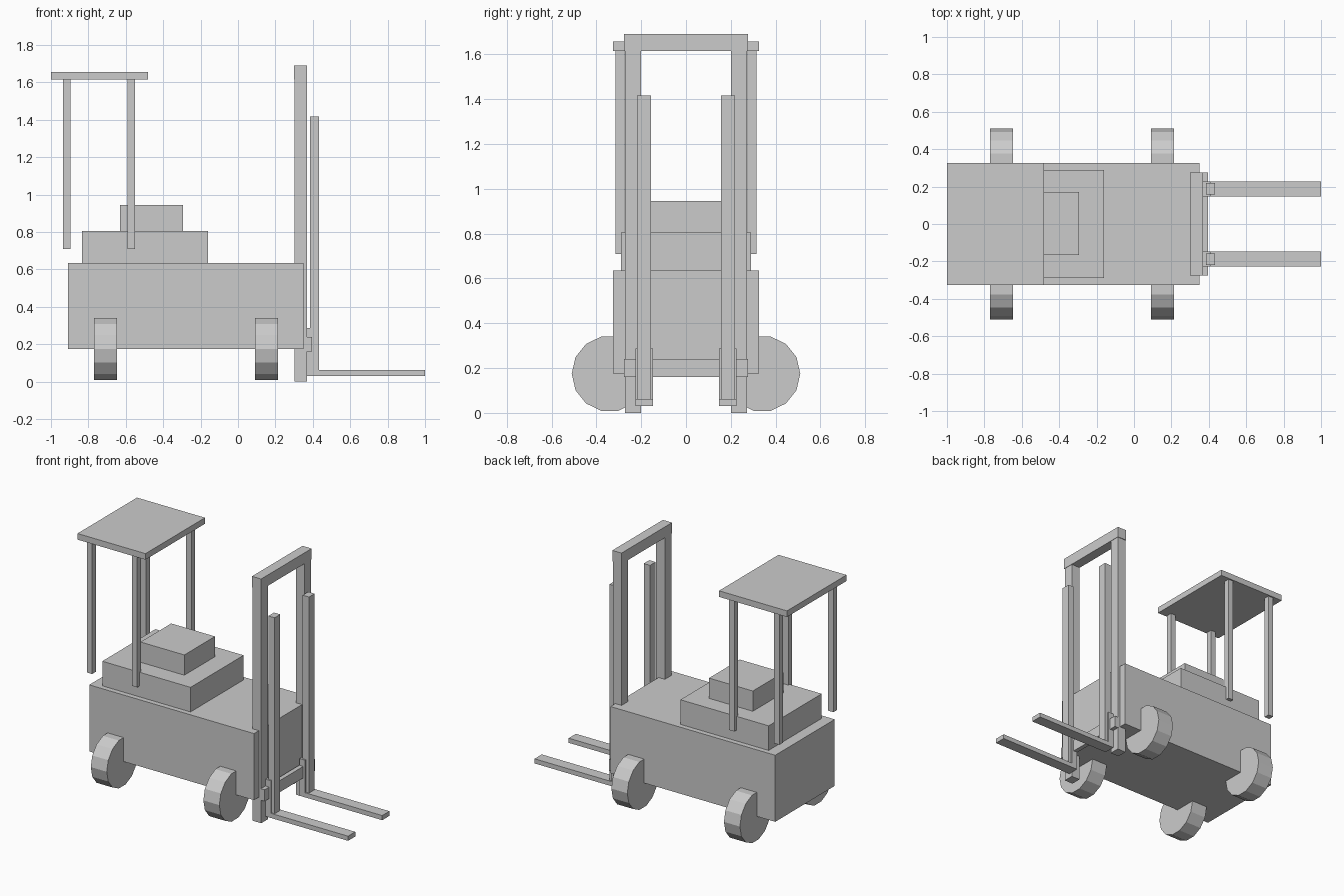
import bpy, math

if "Cube" in bpy.data.objects:
    bpy.data.objects.remove(bpy.data.objects["Cube"])


def box(name, x, y, z):
    """Box from (min, max) ranges on each axis."""
    bpy.ops.mesh.primitive_cube_add(size=1, location=[(a + b) / 2 for a, b in (x, y, z)])
    ob = bpy.context.object
    ob.name = name
    ob.scale = [b - a for a, b in (x, y, z)]
    bpy.ops.object.transform_apply(location=False, rotation=False, scale=True)
    return ob


def box_pair(name, x, y, z):
    """Box and its mirror image across the y = 0 plane."""
    box(name + "_left", x, (-y[1], -y[0]), z)
    box(name + "_right", x, y, z)


# body, seat base and seat
box("body", (-0.91, 0.35), (-0.325, 0.325), (0.175, 0.635))
box("seat_base", (-0.835, -0.16), (-0.29, 0.29), (0.635, 0.805))
box("seat", (-0.63, -0.295), (-0.165, 0.17), (0.805, 0.945))

# overhead guard
box("roof", (-1.0, -0.48), (-0.325, 0.325), (1.615, 1.657))
for label, x in (("rear", -0.915), ("front", -0.57)):
    box_pair(label + "_roof_post", (x - 0.02, x + 0.02), (0.275, 0.315), (0.71, 1.62))

# mast
box_pair("mast_rail", (0.302, 0.368), (0.2, 0.272), (0.0, 1.68))
box("mast_top_bar", (0.3, 0.37), (-0.276, 0.276), (1.615, 1.69))

# carriage and forks
box("carriage_bar", (0.365, 0.396), (-0.276, 0.276), (0.16, 0.24))
box_pair("fork_bracket", (0.368, 0.41), (0.147, 0.226), (0.03, 0.287))
box_pair("fork_upright", (0.385, 0.433), (0.157, 0.218), (0.06, 1.417))
box_pair("fork_tine", (0.37, 1.0), (0.147, 0.226), (0.03, 0.062))

# fourteen-sided wheels with axles along x, a corner pointing sideways
for label, x in (("rear", -0.708), ("front", 0.153)):
    for side, s in (("left", -1), ("right", 1)):
        bpy.ops.mesh.primitive_cylinder_add(
            vertices=14, radius=0.17, depth=0.122,
            location=(x, s * 0.34, 0.175), rotation=(math.pi / 2, 0, math.pi / 2))
        wheel = bpy.context.object
        wheel.name = f"{label}_{side}_wheel"
        # turn the polygon so its flats sit at top and bottom
        for v in wheel.data.vertices:
            a = math.pi / 2
            c, n = math.cos(a), math.sin(a)
            v.co.x, v.co.y = c * v.co.x - n * v.co.y, n * v.co.x + c * v.co.y
